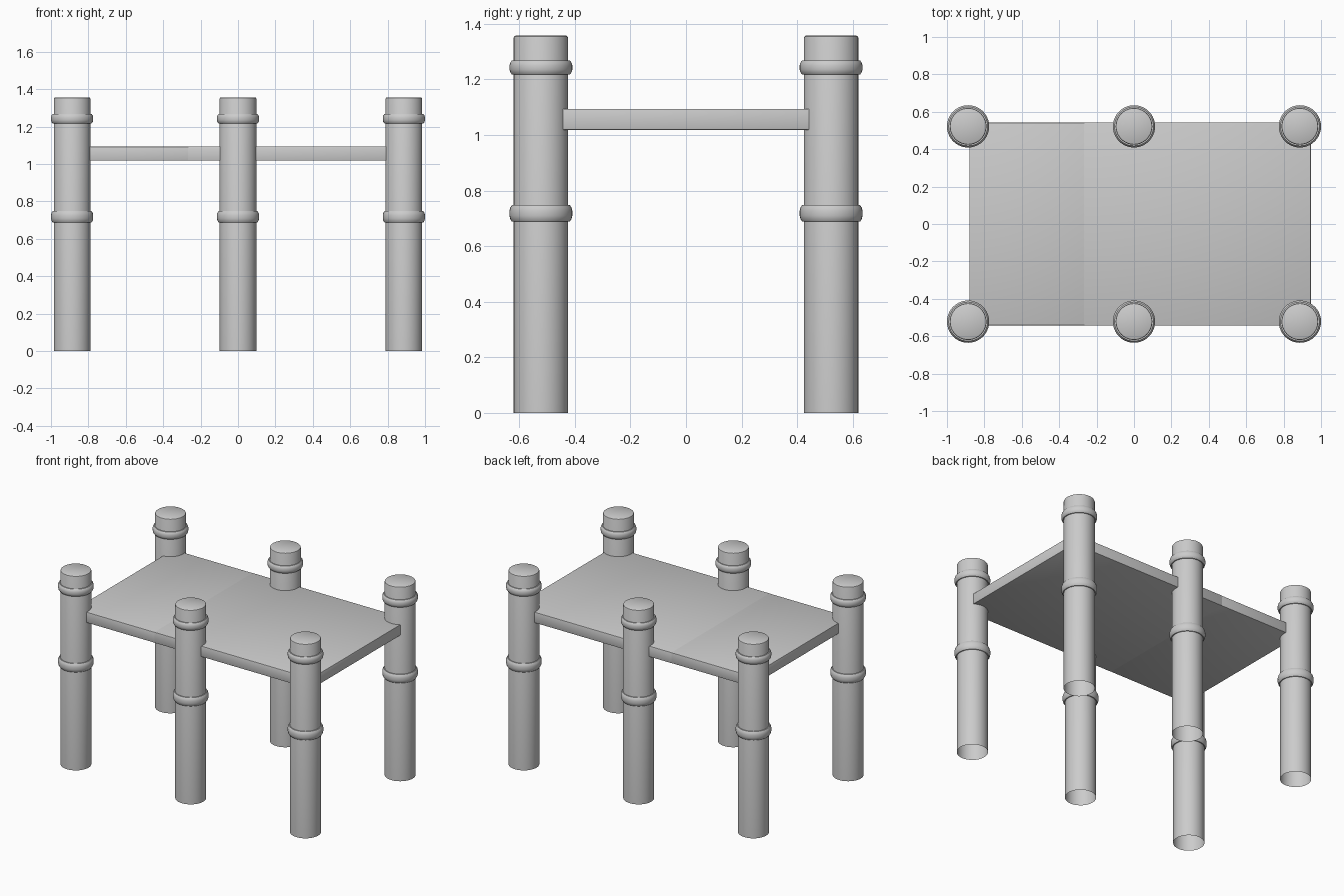
import bpy, bmesh, math

if "Cube" in bpy.data.objects:
    bpy.data.objects.remove(bpy.data.objects["Cube"])

SEG = 40
POST_X = (-0.887, 0.0, 0.887)
POST_Y = (-0.522, 0.522)


def finish(name, bm, angle=35):
    bmesh.ops.recalc_face_normals(bm, faces=bm.faces)
    mesh = bpy.data.meshes.new(name)
    bm.to_mesh(mesh)
    bm.free()
    obj = bpy.data.objects.new(name, mesh)
    bpy.context.collection.objects.link(obj)
    bpy.ops.object.select_all(action='DESELECT')
    obj.select_set(True)
    bpy.context.view_layer.objects.active = obj
    bpy.ops.object.shade_smooth_by_angle(angle=math.radians(angle))
    return obj


def lathe(name, profile, closed=False, cap_top=False):
    """Revolve (radius, z) points around the z axis."""
    bm = bmesh.new()
    rings = [[bm.verts.new((r * math.cos(2 * math.pi * i / SEG),
                            r * math.sin(2 * math.pi * i / SEG), z))
              for i in range(SEG)] for r, z in profile]
    pairs = list(zip(rings, rings[1:]))
    if closed:
        pairs.append((rings[-1], rings[0]))
    for a, b in pairs:
        for i in range(SEG):
            j = (i + 1) % SEG
            bm.faces.new((a[i], a[j], b[j], b[i]))
    if cap_top:
        bm.faces.new(rings[-1])
    return finish(name, bm)


def copy_to(obj, name, x, y):
    dup = obj.copy()
    dup.name = name
    dup.location = (x, y, 0)
    bpy.context.collection.objects.link(dup)


def collar(name, z0, z1):
    # Rounded band hugging the post
    h = z1 - z0
    inner, outer = 0.094, 0.113
    return lathe(name, [(inner, z0), (outer - 0.009, z0), (outer - 0.003, z0 + 0.15 * h),
                        (outer, z0 + 0.35 * h), (outer, z0 + 0.65 * h),
                        (outer - 0.003, z0 + 0.85 * h), (outer - 0.009, z1),
                        (inner, z1)], closed=True)


# Post: open at the bottom, softened rim at the top
post = lathe("post", [(0.098, 0), (0.098, 1.349), (0.096, 1.354), (0.091, 1.357)], cap_top=True)
lower = collar("lower_collar", 0.688, 0.748)
upper = collar("upper_collar", 1.217, 1.268)

# Repeat post and collars at all six positions
parts = (post, lower, upper)
spots = [(x, y) for y in POST_Y for x in POST_X]
for n, (x, y) in enumerate(spots[1:], 2):
    for p in parts:
        copy_to(p, f"{p.name}_{n}", x, y)
for p in parts:
    p.location = (*spots[0], 0)


def deck(name, x0, x1, inset=0.0):
    bm = bmesh.new()
    bmesh.ops.create_cube(bm, size=1)
    for v in bm.verts:
        v.co.x = x1 if v.co.x > 0 else x0
        v.co.y = (0.543 - inset) * (1 if v.co.y > 0 else -1)
        v.co.z = 1.094 - inset if v.co.z > 0 else 1.018 + inset
    bmesh.ops.bevel(bm, geom=bm.edges[:], offset=0.005, segments=2,
                    profile=0.5, affect='EDGES')
    return finish(name, bm)


# Deck: two overlapping boards
deck("deck_left", -0.88, -0.11, 0.0005)
deck("deck_right", -0.27, 0.945)
